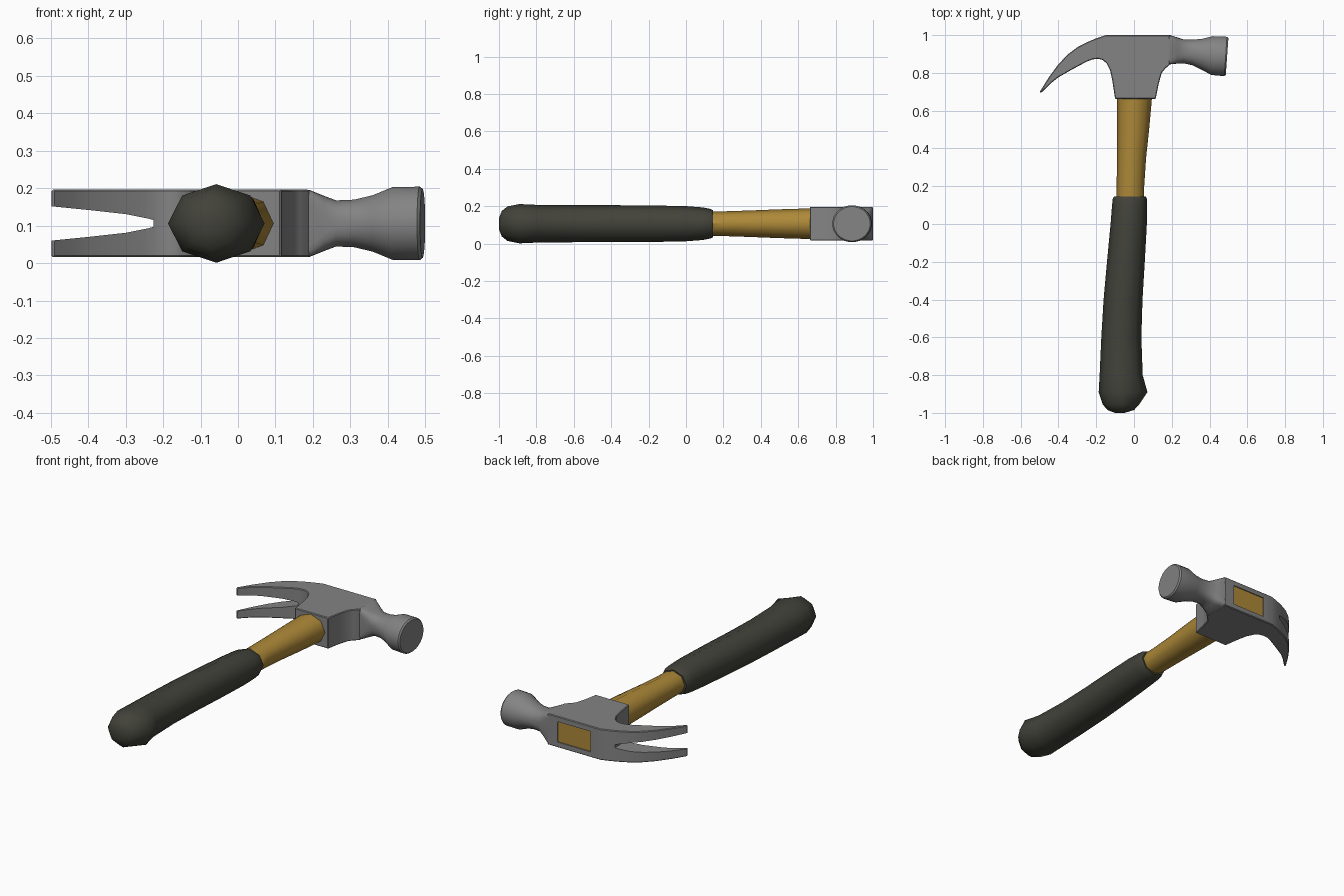
import bpy, bmesh, math

if "Cube" in bpy.data.objects:
    bpy.data.objects.remove(bpy.data.objects["Cube"])

ZC = 0.106  # mid-plane of the hammer


def material(name, rgb):
    m = bpy.data.materials.new(name)
    m.diffuse_color = (*rgb, 1)
    m.use_nodes = True
    m.node_tree.nodes["Principled BSDF"].inputs["Base Color"].default_value = m.diffuse_color
    return m


STEEL = material("grey steel", (0.23, 0.23, 0.23))
WOOD = material("golden wood", (0.42, 0.25, 0.04))
RUBBER = material("dark rubber", (0.055, 0.055, 0.043))


def finish(name, bm, mat):
    bmesh.ops.recalc_face_normals(bm, faces=bm.faces)
    me = bpy.data.meshes.new(name)
    bm.to_mesh(me)
    bm.free()
    ob = bpy.data.objects.new(name, me)
    bpy.context.collection.objects.link(ob)
    if mat:
        me.materials.append(mat)
    return ob


def activate(ob):
    bpy.ops.object.select_all(action='DESELECT')
    ob.select_set(True)
    bpy.context.view_layer.objects.active = ob


def smooth(ob, deg):
    activate(ob)
    bpy.ops.object.shade_smooth_by_angle(angle=math.radians(deg))


def prism(name, pts, move, mat=None):
    """Extrude a closed outline of 3D points along a vector."""
    bm = bmesh.new()
    f = bm.faces.new([bm.verts.new(p) for p in pts])
    ex = bmesh.ops.extrude_face_region(bm, geom=[f])["geom"]
    bmesh.ops.translate(bm, vec=move, verts=[v for v in ex if isinstance(v, bmesh.types.BMVert)])
    if f.is_valid and not any(len(e.link_faces) < 2 for e in f.edges) and any(len(e.link_faces) > 2 for e in f.edges):
        bm.faces.remove(f)
    return finish(name, bm, mat)


def loft(name, rings, mat):
    """Skin a list of vertex rings and cap both ends."""
    bm = bmesh.new()
    loops = [[bm.verts.new(p) for p in r] for r in rings]
    n = len(loops[0])
    for a, b in zip(loops, loops[1:]):
        for i in range(n):
            j = (i + 1) % n
            bm.faces.new((a[i], a[j], b[j], b[i]))
    bm.faces.new(loops[0])
    bm.faces.new(loops[-1])
    return finish(name, bm, mat)


def modify(ob, kind, **props):
    activate(ob)
    mod = ob.modifiers.new(kind, kind)
    for k, v in props.items():
        setattr(mod, k, v)
    bpy.ops.object.modifier_apply(modifier=mod.name)


# Head: cheeks and curved claw as one outline, extruded through the thickness
outline = [(0.19, 1.0), (-0.15, 1.0), (-0.20, 0.983), (-0.25, 0.962), (-0.30, 0.936),
           (-0.35, 0.898), (-0.40, 0.846), (-0.45, 0.778), (-0.50, 0.698),
           (-0.493, 0.693), (-0.44, 0.745), (-0.40, 0.777), (-0.33, 0.817), (-0.25, 0.860),
           (-0.22, 0.871), (-0.19, 0.875), (-0.165, 0.868), (-0.145, 0.85), (-0.127, 0.815),
           (-0.115, 0.76), (-0.10, 0.662), (0.115, 0.662), (0.13, 0.74), (0.147, 0.80),
           (0.165, 0.822), (0.19, 0.845)]
head = prism("claw_head", [(x, y, ZC - 0.09) for x, y in outline], (0, 0, 0.18), STEEL)
modify(head, 'BEVEL', width=0.004, segments=1, limit_method='ANGLE', angle_limit=math.radians(40))

# Tapered nail slot and the pocket for the handle end
half = [(-0.56, 0.052), (-0.50, 0.046), (-0.40, 0.036), (-0.30, 0.025), (-0.24, 0.013), (-0.225, 0.009)]
slot = prism("slot_cutter", [(x, 0.5, ZC + w) for x, w in half]
             + [(x, 0.5, ZC - w) for x, w in reversed(half)], (0, 0.6, 0))


def rect(y, x0, x1, hz):
    return [(x0, y, ZC - hz), (x1, y, ZC - hz), (x1, y, ZC + hz), (x0, y, ZC + hz)]


pocket = prism("pocket_cutter", rect(0.95, -0.088, 0.125, 0.059), (0, 0.1, 0))
for cutter in (slot, pocket):
    modify(head, 'BOOLEAN', object=cutter, operation='DIFFERENCE', solver='EXACT')
    bpy.data.objects.remove(cutter)
smooth(head, 30)

# Handle end showing in the top of the head
prism("handle_end", rect(0.94, -0.088, 0.125, 0.059), (0, 0.054, 0), WOOD)


# Neck and striking face: squarish at the cheeks, round at the face
def striker_ring(x, y0, y1, rz, power, tilt=0.0, n=24):
    ring = []
    for i in range(n):
        a = 2 * math.pi * (i + 0.5) / n
        c, s = (math.copysign(abs(t) ** (2 / power), t) for t in (math.cos(a), math.sin(a)))
        ring.append((x + tilt * c, (y0 + y1) / 2 + (y1 - y0) / 2 * c, ZC + rz * s))
    return ring


stations = [(0.17, 0.843, 1.0, 0.09, 12), (0.19, 0.845, 1.0, 0.09, 10), (0.23, 0.849, 0.988, 0.074, 4),
            (0.262, 0.850, 0.978, 0.062, 2.6), (0.31, 0.840, 0.976, 0.064, 2.2),
            (0.36, 0.815, 0.981, 0.076, 2), (0.413, 0.788, 0.995, 0.098, 2, 0.004),
            (0.485, 0.782, 0.992, 0.099, 2, 0.007), (0.493, 0.789, 0.985, 0.092, 2, 0.007)]
smooth(loft("striker", [striker_ring(*s) for s in stations], STEEL), 35)


# Eight-sided handle and grip: (y, left x, right x, half thickness)
def handle_ring(y, x0, x1, rz, n=8):
    return [((x0 + x1) / 2 + (x1 - x0) / 2 * math.cos(2 * math.pi * i / n), y,
             ZC + rz * math.sin(2 * math.pi * i / n)) for i in range(n)]


wood = [(0.10, -0.095, 0.053, 0.064), (0.20, -0.092, 0.054, 0.066), (0.35, -0.09, 0.064, 0.071),
        (0.50, -0.09, 0.08, 0.077), (0.70, -0.09, 0.098, 0.083)]
smooth(loft("handle", [handle_ring(*s) for s in wood], WOOD), 50)

grip = [(-1.0, -0.10, -0.05, 0.03), (-0.985, -0.14, 0.0, 0.068), (-0.955, -0.166, 0.028, 0.092),
        (-0.89, -0.187, 0.071, 0.105), (-0.80, -0.182, 0.046, 0.101), (-0.60, -0.173, 0.039, 0.099),
        (-0.40, -0.161, 0.045, 0.099), (-0.20, -0.143, 0.057, 0.098), (0.0, -0.124, 0.068, 0.094),
        (0.09, -0.117, 0.070, 0.087), (0.13, -0.113, 0.070, 0.079), (0.145, -0.106, 0.062, 0.072)]
smooth(loft("grip", [handle_ring(*s) for s in grip], RUBBER), 50)
